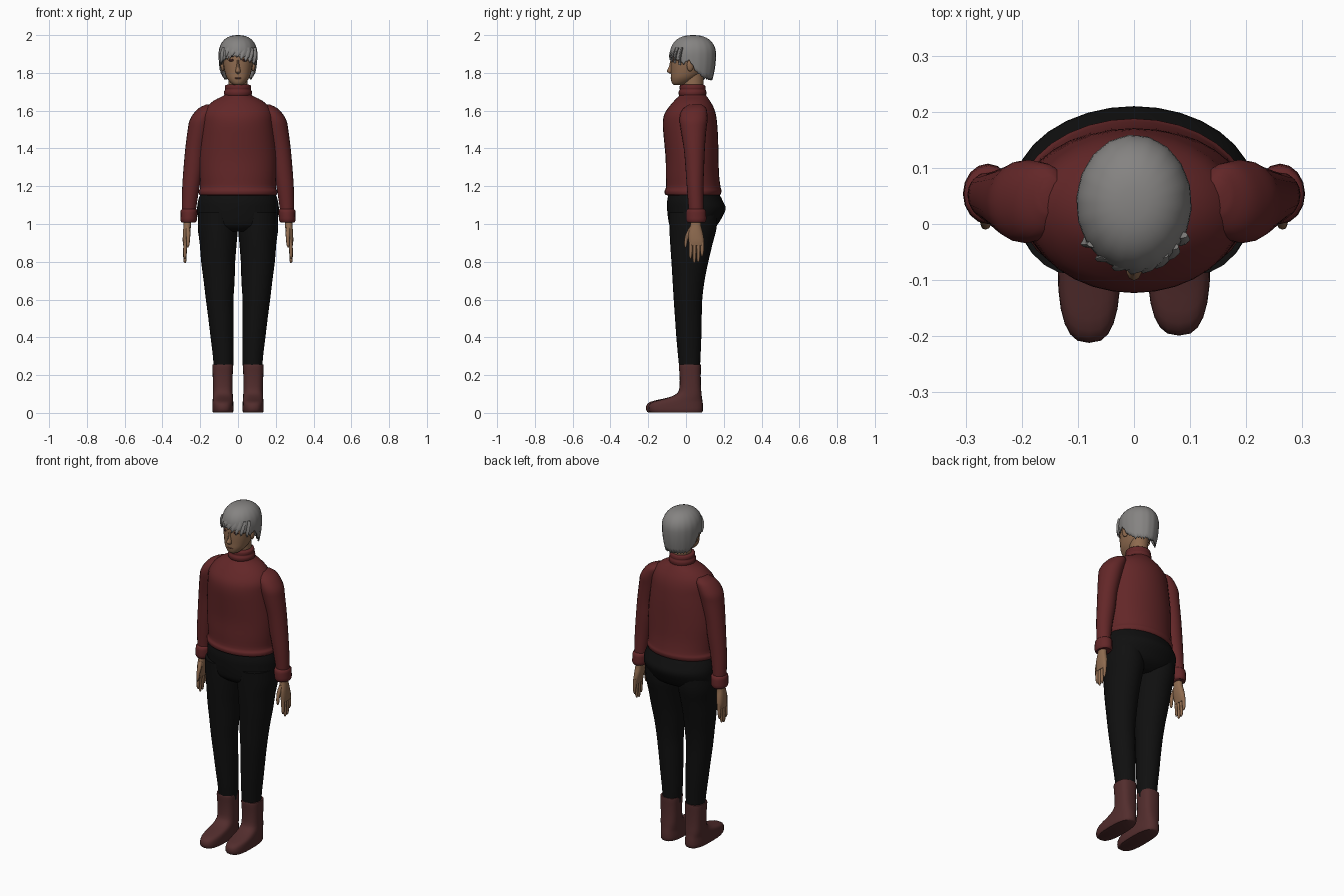
import bpy, bmesh, math, random
from mathutils import Vector

random.seed(4)


def material(name, rgb):
    m = bpy.data.materials.new(name)
    m.diffuse_color = (*rgb, 1)
    return m


RED = material("dark red wool", (0.125, 0.020, 0.021))
BLACK = material("black cloth", (0.005, 0.005, 0.005))
BOOT = material("brown red leather", (0.085, 0.026, 0.026))
SKIN = material("tan skin", (0.27, 0.145, 0.078))
LIP = material("lip", (0.18, 0.075, 0.05))
HAIR = material("grey hair", (0.235, 0.228, 0.222))
EYE = material("dark brown eye", (0.035, 0.012, 0.010))


def finish(bm, name, mat, sharp=50):
    bmesh.ops.recalc_face_normals(bm, faces=bm.faces[:])
    me = bpy.data.meshes.new(name)
    bm.to_mesh(me)
    bm.free()
    me.materials.append(mat)
    me.shade_smooth()
    me.set_sharp_from_angle(angle=math.radians(sharp))
    ob = bpy.data.objects.new(name, me)
    bpy.context.collection.objects.link(ob)
    return ob


def spline(rows, steps):
    """Catmull-Rom interpolation between profile rows."""
    rows = [Vector(r) for r in rows]
    out = []
    for i in range(len(rows) - 1):
        a, b = rows[max(i - 1, 0)], rows[i]
        c, d = rows[i + 1], rows[min(i + 2, len(rows) - 1)]
        for k in range(steps):
            t = k / steps
            out.append(0.5 * (2 * b + (c - a) * t + (2 * a - 5 * b + 4 * c - d) * t * t
                              + (3 * b - a - 3 * c + d) * t ** 3))
    return out + [rows[-1]]


def loft(name, mat, rows, side=1, n=24, power=2.0, steps=3):
    """Rows of (z, centre x, half width, front y, back y) skinned as closed rings."""
    bm = bmesh.new()
    rings = []
    for z, cx, rx, yf, yb in spline(rows, steps):
        ring = []
        for k in range(n):
            a = 2 * math.pi * k / n
            s, c = math.sin(a), -math.cos(a)
            s = math.copysign(abs(s) ** (2 / power), s)
            c = math.copysign(abs(c) ** (2 / power), c)
            ring.append(bm.verts.new((side * (cx + rx * s), (yf + yb) / 2 + (yb - yf) / 2 * c, z)))
        rings.append(ring)
    for r, q in zip(rings, rings[1:]):
        for k in range(n):
            bm.faces.new((r[k], r[(k + 1) % n], q[(k + 1) % n], q[k]))
    bm.faces.new(rings[0])
    bm.faces.new(rings[-1])
    return finish(bm, name, mat)


def ellipsoid(name, mat, loc, scale, rot=0):
    bpy.ops.mesh.primitive_uv_sphere_add(segments=16, ring_count=10, location=loc, rotation=(0, 0, rot))
    ob = bpy.context.object
    ob.name, ob.scale = name, scale
    ob.data.materials.append(mat)
    ob.data.shade_smooth()


# Sweater body with rolled hem
loft("sweater_body", RED, [
    (1.152, 0, .19, -.095, .170), (1.155, 0, .205, -.110, .182), (1.175, 0, .208, -.114, .188),
    (1.195, 0, .200, -.106, .183), (1.26, 0, .203, -.107, .175), (1.35, 0, .205, -.108, .172),
    (1.45, 0, .198, -.117, .170), (1.53, 0, .190, -.123, .165), (1.58, 0, .185, -.115, .158),
    (1.62, 0, .165, -.090, .145), (1.655, 0, .125, -.060, .125), (1.68, 0, .075, -.035, .107),
    (1.70, 0, .060, -.025, .095)], n=32)

# Folded turtleneck collar
loft("collar", RED, [
    (1.672, 0, .066, -.030, .102), (1.685, 0, .073, -.038, .107), (1.70, 0, .074, -.039, .108),
    (1.712, 0, .068, -.033, .103), (1.72, 0, .070, -.034, .104), (1.734, 0, .067, -.032, .100),
    (1.738, 0, .055, -.020, .090)])

# Trouser seat
loft("trouser_seat", BLACK, [
    (1.17, 0, .195, -.090, .170), (1.12, 0, .212, -.100, .196), (1.08, 0, .216, -.100, .210),
    (1.03, 0, .212, -.095, .188), (.99, 0, .195, -.085, .160), (.96, 0, .150, -.050, .110)], n=32)

for side, tag in ((-1, "left"), (1, "right")):
    # Trouser leg
    loft("trouser_leg_" + tag, BLACK, [
        (1.06, .11, .100, -.090, .165), (.98, .107, .106, -.088, .162), (.90, .105, .098, -.084, .142),
        (.80, .105, .090, -.077, .118), (.70, .100, .082, -.071, .098), (.60, .097, .073, -.065, .086),
        (.50, .090, .067, -.058, .083), (.40, .084, .061, -.051, .081), (.30, .078, .055, -.042, .077),
        (.22, .077, .050, -.034, .073)], side)

    # Boot: shaft flows into a long flat foot
    toe = -.21 if side < 0 else -.197
    loft("boot_" + tag, BOOT, [
        (.002, .080, .052, toe + .010, .084), (.012, .080, .056, toe, .090), (.040, .080, .056, toe, .090),
        (.058, .080, .055, toe + .020, .088), (.070, .080, .054, toe + .065, .086),
        (.084, .080, .053, -.085, .084), (.105, .080, .052, -.045, .082), (.14, .080, .052, -.034, .079),
        (.20, .081, .053, -.034, .078), (.245, .081, .055, -.038, .079), (.256, .081, .054, -.037, .078)],
        side, power=2.7, steps=2)

    # Sleeve
    loft("sleeve_" + tag, RED, [
        (1.632, .150, .020, .020, .085), (1.615, .160, .045, -.010, .105), (1.59, .175, .056, -.028, .112),
        (1.55, .194, .062, -.034, .114), (1.50, .205, .061, -.028, .108), (1.40, .225, .054, -.012, .100),
        (1.30, .236, .052, -.003, .096), (1.20, .249, .046, .004, .092), (1.10, .258, .039, .012, .092),
        (1.05, .260, .035, .015, .092)], side, n=20)

    # Rolled cuff
    loft("cuff_" + tag, RED, [
        (1.080, .258, .036, .012, .094), (1.072, .259, .044, .002, .104), (1.045, .260, .044, .000, .107),
        (1.020, .261, .044, .001, .107), (1.008, .262, .037, .008, .100)], side, n=16, steps=2)

    # Palm
    loft("palm_" + tag, SKIN, [
        (1.03, .266, .020, .028, .078), (.99, .269, .020, .022, .080), (.95, .272, .020, .012, .090),
        (.91, .277, .016, .014, .096), (.885, .279, .011, .018, .094)], side, n=14, power=2.4)

    # Fingers
    for k, (y, tip) in enumerate(((.025, .815), (.045, .793), (.066, .798), (.086, .828))):
        loft(f"finger_{k + 1}_{tag}", SKIN, [
            (.92, .276, .011, y - .010, y + .010), (.87, .280, .010, y - .010, y + .010),
            (tip + .015, .281, .008, y - .009, y + .007), (tip, .280, .003, y - .004, y + .002)],
            side, n=8)
    loft("thumb_" + tag, SKIN, [
        (.985, .266, .010, .018, .040), (.95, .264, .012, .000, .026), (.92, .264, .010, -.008, .012),
        (.89, .265, .008, -.010, .006), (.875, .266, .003, -.006, .001)], side, n=8)

    # Ear, eye and brow
    ellipsoid("ear_" + tag, SKIN, (side * .080, .022, 1.838), (.011, .019, .030), side * .3)
    ellipsoid("eye_" + tag, EYE, (side * .036, -.0715, 1.867), (.014, .004, .007), side * .38)
    ellipsoid("brow_" + tag, EYE, (side * .037, -.0705, 1.888), (.020, .004, .003), side * .38)

# Neck and head
loft("neck", SKIN, [(1.69, 0, .052, -.018, .092), (1.75, 0, .050, -.015, .092), (1.82, 0, .052, -.010, .095)])
loft("head", SKIN, [
    (1.735, 0, .018, -.062, -.025), (1.745, 0, .036, -.074, .010), (1.77, 0, .057, -.080, .052),
    (1.80, 0, .069, -.080, .085), (1.84, 0, .077, -.081, .110), (1.88, 0, .080, -.079, .122),
    (1.93, 0, .076, -.068, .125), (1.965, 0, .055, -.040, .105)], power=2.2)
loft("nose", SKIN, [
    (1.868, 0, .007, -.083, -.06), (1.835, 0, .009, -.090, -.06), (1.812, 0, .014, -.101, -.06),
    (1.802, 0, .013, -.096, -.06), (1.795, 0, .006, -.082, -.06)], n=10)
ellipsoid("mouth", LIP, (0, -.078, 1.772), (.021, .004, .004))

# Hair cap: dome above, sides falling to a ragged edge whose height depends on direction
EDGE = [(0, 1.895), (.7, 1.88), (1.1, 1.852), (1.4, 1.866), (1.75, 1.805), (2.1, 1.775), (3.2, 1.768)]


def edge_height(a):
    for (a0, z0), (a1, z1) in zip(EDGE, EDGE[1:]):
        if a <= a1:
            return z0 + (z1 - z0) * (a - a0) / (a1 - a0)


bm = bmesh.new()
N, DOME, FALL = 72, 9, 5
pole = bm.verts.new((0, .037, 2.0))
columns = []
for k in range(N):
    a = 2 * math.pi * k / N
    end = edge_height(min(a, 2 * math.pi - a)) + (random.uniform(-.012, 0) if k % 2 else random.uniform(0, .006))
    col = []
    for i in range(1, DOME + FALL + 1):
        if i <= DOME:
            phi = math.pi / 2 * (1 - i / DOME)
            z, r = 1.90 + .10 * math.sin(phi) ** .95, max(math.cos(phi), 0) ** .82
        else:
            z = 1.90 + (end - 1.90) * (i - DOME) / FALL
            r = 1 - .14 * ((1.90 - z) / .13) ** 2
        r *= 1 + (.012 if k % 4 == 1 else 0) * min(1, i / DOME)
        col.append(bm.verts.new((.102 * r * math.sin(a), .037 - .121 * r * math.cos(a), z)))
    columns.append(col)
for k in range(N):
    c, d = columns[k], columns[(k + 1) % N]
    bm.faces.new((pole, c[0], d[0]))
    for i in range(len(c) - 1):
        bm.faces.new((c[i], c[i + 1], d[i + 1], d[i]))
hair = finish(bm, "hair_cap", HAIR)
solid = hair.modifiers.new("thickness", "SOLIDIFY")
solid.thickness, solid.offset = .008, -1

# Fringe locks, longer over one eye
for k, (x0, x1, tip) in enumerate(((-.072, -.088, 1.852), (-.045, -.064, 1.884), (-.015, -.034, 1.888),
                                   (.012, -.006, 1.882), (.030, .016, 1.868), (.050, .040, 1.858),
                                   (.068, .062, 1.853), (.084, .084, 1.842))):
    rows = []
    for t, w in ((0, .012), (.4, .016), (.75, .010), (1, .001)):
        x = x0 + (x1 - x0) * t
        y = .037 - .123 * math.sqrt(1 - (x / .104) ** 2) + .014 * (1 - t) ** 2
        rows.append((1.935 + (tip - 1.935) * t, x, w, y - .004, y + .008))
    loft(f"fringe_lock_{k + 1}", HAIR, rows, n=8)
